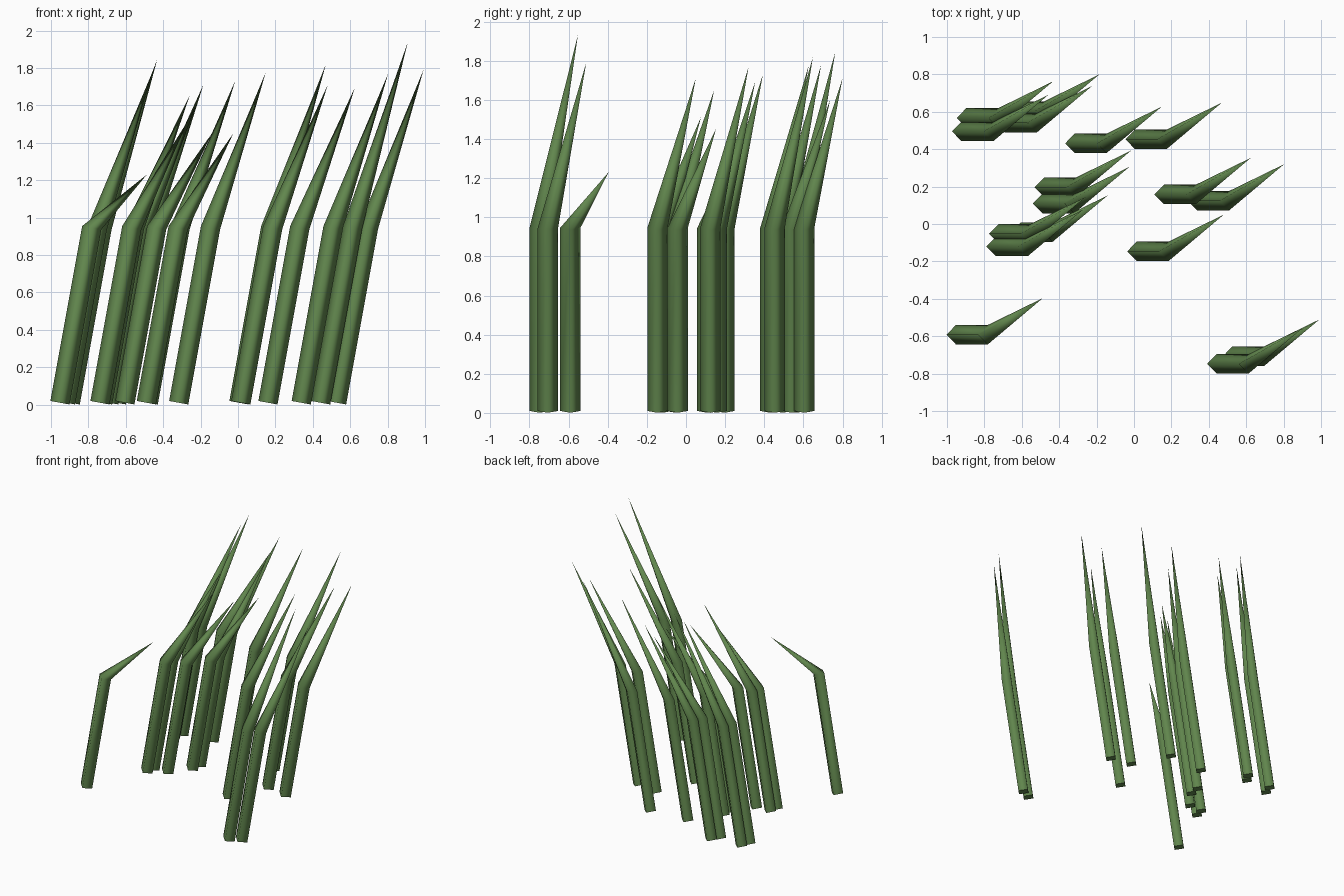
import bpy, bmesh
from mathutils import Vector

if "Cube" in bpy.data.objects:
    bpy.data.objects.remove(bpy.data.objects["Cube"])

R = 0.052                                # half diagonal of the square stalk
LEAN = Vector((0.17, 0, 0.935))          # base to bend
TIP = Vector((0.465, 0.196))             # base to tip, seen from above

green = bpy.data.materials.new("grass_green")
green.diffuse_color = (0.12, 0.24, 0.075, 1)
green.use_nodes = True
green.node_tree.nodes["Principled BSDF"].inputs["Base Color"].default_value = green.diffuse_color

# Base x, base y and tip height of each blade
BLADES = [
    (-0.952, -0.592, 1.23), (0.442, -0.748, 1.935), (0.527, -0.706, 1.79),
    (0.015, -0.146, 1.71), (0.160, 0.158, 1.695), (0.338, 0.124, 1.77),
    (-0.317, 0.431, 1.775), (0.005, 0.453, 1.82), (-0.480, 0.197, 1.73),
    (-0.490, 0.109, 1.45), (-0.605, -0.043, 1.45), (-0.724, -0.052, 1.65),
    (-0.738, -0.120, 1.51), (-0.897, 0.567, 1.845), (-0.922, 0.495, 1.78),
    (-0.650, 0.604, 1.71), (-0.690, 0.541, 1.60),
]


def blade(i, x, y, height):
    bm = bmesh.new()
    axis = LEAN.normalized()
    side = Vector((0, 1, 0))
    across = side.cross(axis)
    base = Vector((x, y, 0.01))

    def ring(c):
        return [bm.verts.new(c + d * R) for d in (across, side, -across, -side)]

    low, bend = ring(base), ring(base + LEAN)
    tip = bm.verts.new((x + TIP.x, y + TIP.y, height))
    # Stalk sides and pointed leaf end
    for k in range(4):
        n = (k + 1) % 4
        bm.faces.new((low[k], low[n], bend[n], bend[k])).smooth = True
        bm.faces.new((bend[k], bend[n], tip)).smooth = True
    # Flat cut end
    bm.faces.new(low[::-1])
    for a, b in zip(low, low[1:] + low[:1]):
        bm.edges.get((a, b)).smooth = False
    bmesh.ops.recalc_face_normals(bm, faces=bm.faces)
    mesh = bpy.data.meshes.new(f"grass_blade_{i}")
    bm.to_mesh(mesh)
    bm.free()
    mesh.materials.append(green)
    bpy.context.collection.objects.link(bpy.data.objects.new(mesh.name, mesh))


for i, b in enumerate(BLADES, 1):
    blade(i, *b)
